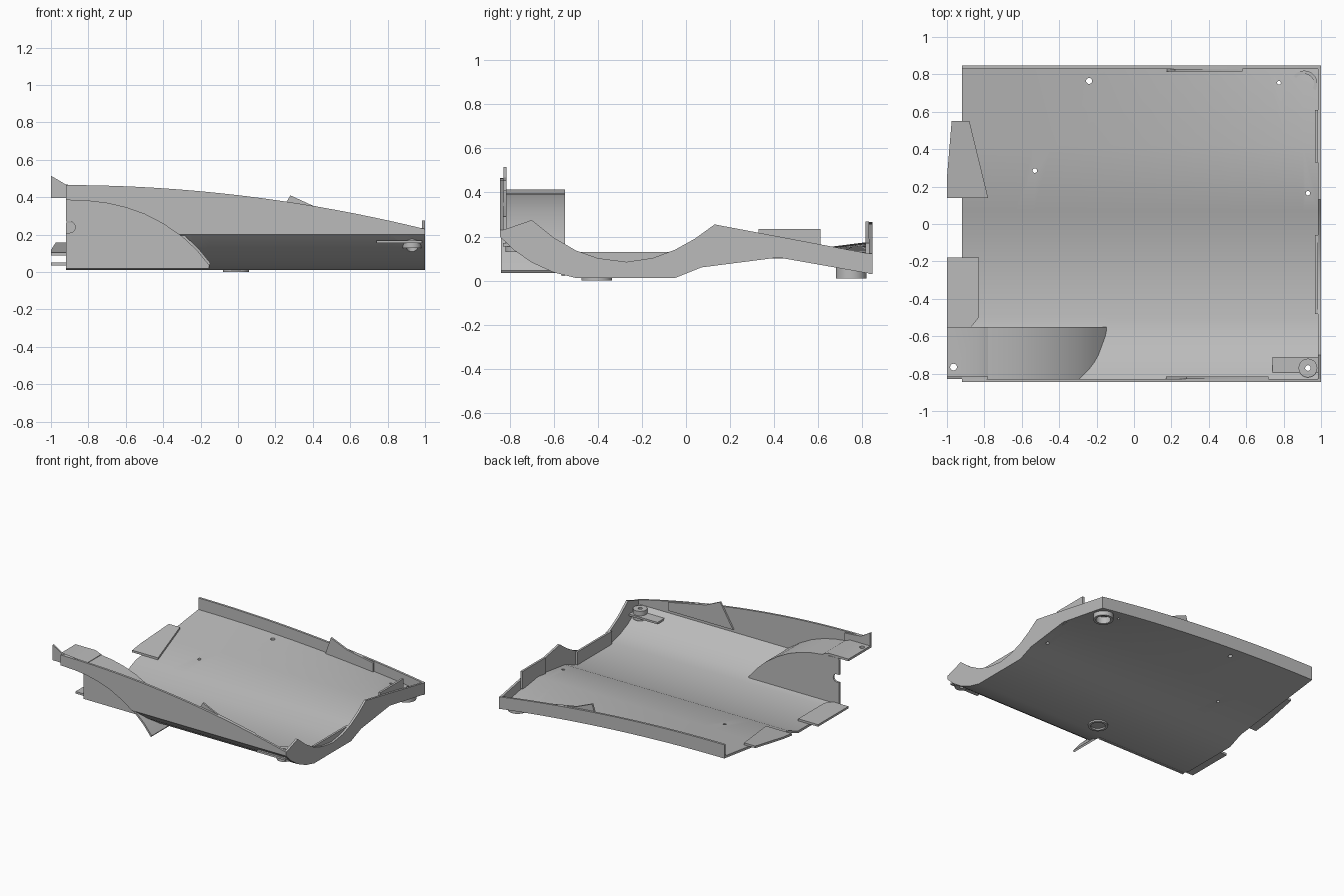
import bpy, bmesh, math
from mathutils import Vector

if "Cube" in bpy.data.objects:
    bpy.data.objects.remove(bpy.data.objects["Cube"])

grey = bpy.data.materials.new("plain grey")
grey.use_nodes = True
grey.diffuse_color = (0.5, 0.5, 0.5, 1)
grey.node_tree.nodes["Principled BSDF"].inputs["Base Color"].default_value = (0.5, 0.5, 0.5, 1)


def finish(bm, name):
    bmesh.ops.recalc_face_normals(bm, faces=bm.faces)
    mesh = bpy.data.meshes.new(name)
    bm.to_mesh(mesh)
    bm.free()
    ob = bpy.data.objects.new(name, mesh)
    bpy.context.collection.objects.link(ob)
    mesh.materials.append(grey)
    return ob


def loft(name, sections, closed=False):
    """Join equal closed sections into a solid with end caps, or into a ring."""
    bm = bmesh.new()
    rings = [[bm.verts.new(p) for p in s] for s in sections]
    n = len(rings[0])
    pairs = list(zip(rings, rings[1:]))
    if closed:
        pairs.append((rings[-1], rings[0]))
    else:
        bm.faces.new(rings[0])
        bm.faces.new(rings[-1])
    for a, b in pairs:
        for i in range(n):
            j = (i + 1) % n
            bm.faces.new((a[i], a[j], b[j], b[i]))
    return finish(bm, name)


def plate_xz(name, outline, y0, y1):
    return loft(name, [[(x, y, z) for x, z in outline] for y in (y0, y1)])


def tube(name, x, y, z0, z1, outer, inner, n=32):
    prof = [(outer, z0), (outer, z1), (inner, z1), (inner, z0)]
    turn = [2 * math.pi * i / n for i in range(n)]
    return loft(name, [[(x + r * math.cos(a), y + r * math.sin(a), z) for r, z in prof]
                       for a in turn], closed=True)


def rod(name, x, y, z, r, half, axis="z"):
    """Cylinder used for cutting round holes."""
    secs = []
    for s in (-half, half):
        pts = [(r * math.cos(math.tau * i / 24), r * math.sin(math.tau * i / 24)) for i in range(24)]
        secs.append([(x + a, y + b, z + s) if axis == "z" else (x + a, y + s, z + b) for a, b in pts])
    return loft(name, secs)


def cut(ob, cutter):
    cutter.hide_render = True
    mod = ob.modifiers.new("cut", "BOOLEAN")
    mod.operation = "DIFFERENCE"
    mod.solver = "EXACT"
    mod.object = cutter
    bpy.context.view_layer.objects.active = ob
    bpy.ops.object.modifier_apply(modifier=mod.name)


def interp(pts, v):
    for (a, p), (b, q) in zip(pts, pts[1:]):
        if v <= b:
            return p + (q - p) * (v - a) / (b - a)
    return pts[-1][1]


# Shared shape rules: the far edge droops towards +x
X0, X1, T = -0.92, 1.0, 0.018
XS = [X0 + (X1 - X0) * i / 20 for i in range(21)]


def droop(x):
    return ((x - X0) / (X1 - X0)) ** 2


def under(x):
    return [(-0.845, 0.2), (-0.78, 0.138), (-0.7, 0.082), (-0.6, 0.037), (-0.5, 0.012),
            (-0.05, 0.012), (0.07, 0.06), (0.42, 0.105), (0.845, 0.16 - 0.13 * droop(x))]


# Floor pan
def floor_section(x):
    low = under(x)
    return [(x, y, z) for y, z in low] + [(x, y, z + T) for y, z in reversed(low)]


floor_pan = loft("floor_pan", [floor_section(x) for x in XS])


# Long side walls
def side_wall(name, ya, yb, low, high):
    return loft(name, [[(x, ya, low(x)), (x, yb, low(x)), (x, yb, high(x)), (x, ya, high(x))]
                       for x in XS])


front_wall = side_wall("front_wall", -0.845, -0.828, lambda x: 0.2, lambda x: 0.465 - 0.235 * droop(x))
back_wall = side_wall("back_wall", 0.83, 0.847, lambda x: 0.16 - 0.13 * droop(x),
                      lambda x: 0.265 - 0.143 * droop(x))

# End wall with a dipped top edge
rim = [(-0.845, 0.225), (-0.7, 0.275), (-0.6, 0.195), (-0.5, 0.137), (-0.4, 0.102), (-0.27, 0.085),
       (-0.15, 0.103), (-0.05, 0.14), (0.04, 0.19), (0.13, 0.255), (0.845, 0.12)]
ys = sorted({p[0] for p in rim + under(1)})
loft("end_wall", [[(0.983, y, interp(under(1), y)), (1, y, interp(under(1), y)),
                   (1, y, interp(rim, y)), (0.983, y, interp(rim, y))] for y in ys])

# Wheel arch: cut the corner away, then add a curved cover and an inner panel
arch = [(-0.92, 0.385), (-0.8, 0.38), (-0.7, 0.368), (-0.6, 0.345), (-0.5, 0.31), (-0.4, 0.258),
        (-0.3, 0.19), (-0.22, 0.115), (-0.155, 0.035)]
well = plate_xz("well_cutter", [(-1.1, -0.1), (-1.1, 0.385)] + arch + [(-0.155, -0.1)], -1, -0.553)
# keep the flat strip of floor next to the panel
for part in (floor_pan, front_wall):
    cut(part, well)
loft("arch_cover", [[(x, -0.84, z), (x, -0.55, z), (x + 0.008, -0.55, z + 0.012),
                     (x + 0.008, -0.84, z + 0.012)] for x, z in arch])
arch_panel = plate_xz("arch_panel", [(X0, 0.02)] + arch + [(-0.155, 0.02)], -0.565, -0.55)
notch = rod("notch_cutter", -0.9, -0.56, 0.24, 0.03, 0.05, "y")
slot = plate_xz("slot_cutter", [(-0.95, 0.21), (-0.9, 0.21), (-0.9, 0.27), (-0.95, 0.27)], -0.6, -0.5)
for tool in (notch, slot):
    cut(arch_panel, tool)

# Joining tabs on the open end
arch_tab = plate_xz("arch_tab", [(-1, 0.397), (-0.83, 0.397), (-0.78, 0.383), (-0.78, 0.395),
                                 (-0.83, 0.414), (-1, 0.414)], -0.828, -0.55)
tab_hole = rod("tab_hole_cutter", -0.965, -0.765, 0.4, 0.018, 0.1)
cut(arch_tab, tab_hole)
plate_xz("wall_tab", [(-1, 0.4), (-1, 0.515), (-0.92, 0.468), (-0.78, 0.455), (-0.78, 0.4)],
         -0.828, -0.815)


def flat_tab(name, corners):
    loft(name, [[(x, y, z + h) for x, y, z in corners] for h in (0, 0.016)])


flat_tab("low_tab", [(-1, -0.55, 0.034), (-0.87, -0.55, 0.034), (-0.83, -0.5, 0.034),
                     (-0.83, -0.18, 0.034), (-1, -0.18, 0.034)])
flat_tab("high_tab", [(-1, 0.14, 0.088), (-0.78, 0.14, 0.088), (-0.88, 0.55, 0.141),
                      (-0.975, 0.55, 0.141), (-1, 0.25, 0.102)])

# Thin locating plates inside the walls
plate_xz("front_locator", [(0.17, 0.225), (0.28, 0.41), (0.4, 0.355), (0.72, 0.29), (0.72, 0.225)],
         -0.828, -0.815)
plate_xz("back_locator", [(0.17, 0.12), (0.22, 0.268), (0.36, 0.21), (0.58, 0.17), (0.58, 0.1)],
         0.815, 0.83)
for name, ya, yb, top in (("end_locator_front", -0.48, -0.06, 0.13), ("end_locator_back", 0.33, 0.61, 0.235)):
    loft(name, [[(x, ya, 0.02 if ya < 0 else 0.1), (x, yb, 0.02 if ya < 0 else 0.1),
                 (x, yb, top), (x, ya, top)] for x in (0.967, 0.983)])

# Corner shelf and screw boss
shelf = loft("corner_shelf", [[(x, -0.83, 0.155), (x, -0.71, 0.155), (x, -0.71, 0.17),
                               (x, -0.83, 0.17)] for x in (0.74, 0.985)])
tube("screw_boss", 0.93, -0.77, 0.13, 0.205, 0.05, 0.015)

# Screw holes
for i, (x, y, r) in enumerate([(-0.24, 0.765, 0.016), (-0.53, 0.285, 0.012), (0.93, 0.165, 0.012),
                               (0.775, 0.755, 0.01), (0.93, -0.77, 0.03)]):
    drill = rod("drill_cutter", x, y, 0.1, r, 0.3)
    cut(floor_pan, drill)
    if y < 0:
        cut(shelf, drill)
    bpy.data.objects.remove(drill)
for tool in (well, notch, slot, tab_hole):
    bpy.data.objects.remove(tool)

# Ring feet
tube("middle_foot", -0.01, -0.405, 0, 0.02, 0.07, 0.052)
tube("corner_foot", 0.91, 0.75, 0.01, 0.075, 0.07, 0.052)

# Smooth shading on the curved parts
for ob in bpy.context.scene.objects:
    if ob.type == "MESH":
        bpy.ops.object.select_all(action="DESELECT")
        ob.select_set(True)
        bpy.context.view_layer.objects.active = ob
        bpy.ops.object.shade_smooth_by_angle(angle=math.radians(25))
